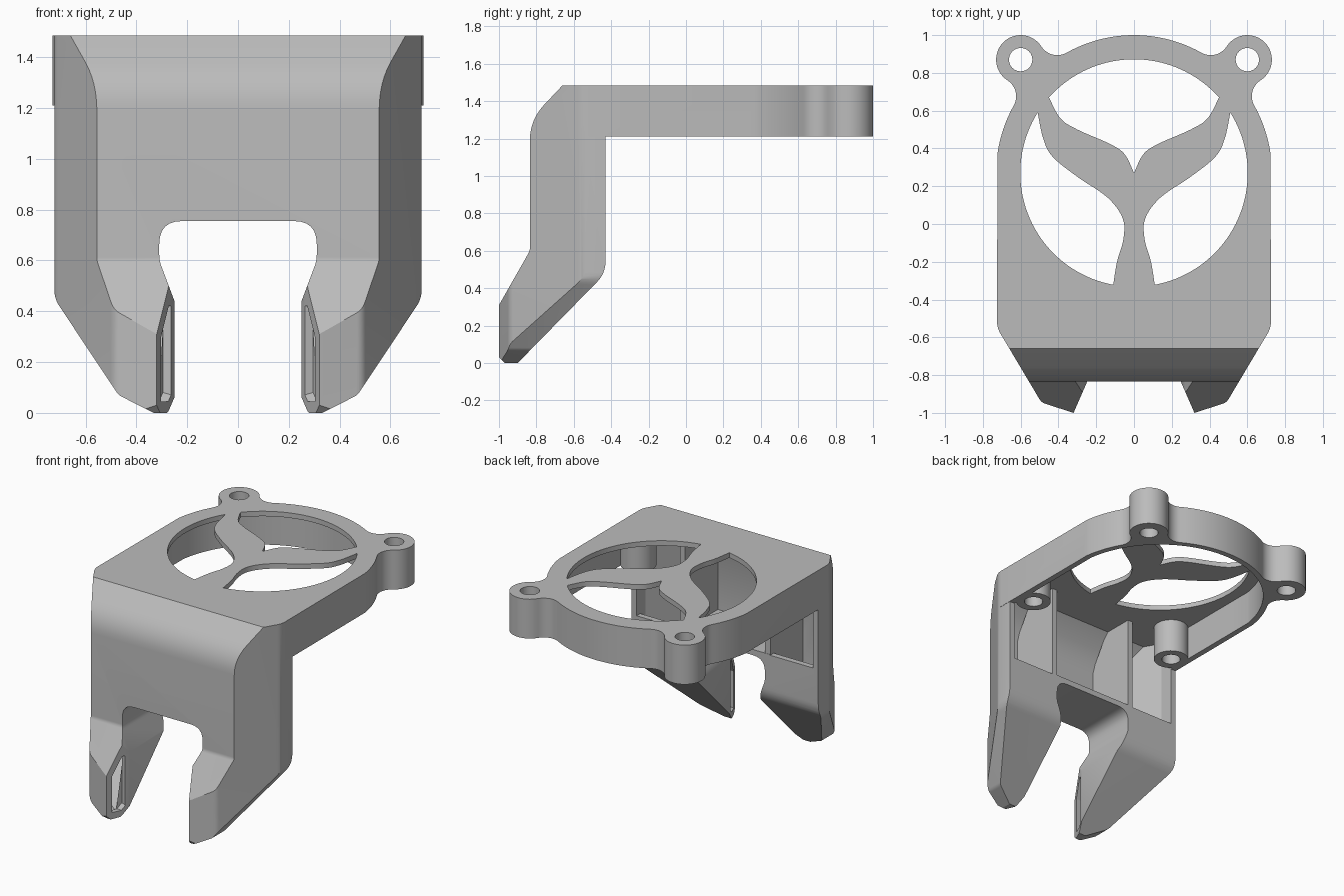
import bpy, bmesh, math
from mathutils import Vector

if "Cube" in bpy.data.objects:
    bpy.data.objects.remove(bpy.data.objects["Cube"])

grey = bpy.data.materials.new("plain_grey")
grey.use_nodes = True
grey.diffuse_color = (0.5, 0.5, 0.5, 1)
grey.node_tree.nodes["Principled BSDF"].inputs["Base Color"].default_value = (0.5, 0.5, 0.5, 1)


def arc(cx, cy, r, a0, a1, n=12):
    angles = [math.radians(a0 + (a1 - a0) * i / n) for i in range(n + 1)]
    return [(cx + r * math.cos(a), cy + r * math.sin(a)) for a in angles]


def rounded(corners, n=6):
    """Round each corner (u, v, radius) that has a radius."""
    out = []
    for i, c in enumerate(corners):
        p = Vector(c[:2])
        if len(c) < 3:
            out.append(tuple(p))
            continue
        a = (Vector(corners[i - 1][:2]) - p).normalized()
        b = (Vector(corners[(i + 1) % len(corners)][:2]) - p).normalized()
        t = c[2] / math.tan(a.angle(b) / 2)
        for k in range(n + 1):
            s = k / n
            out.append(tuple(p + a * t * (1 - s) ** 2 + b * t * s ** 2))
    return out


def spline(pts, n=6):
    """Smooth curve through the points."""
    q = [Vector(p) for p in [pts[0]] + pts + [pts[-1]]]
    out = []
    for a, b, c, d in zip(q, q[1:], q[2:], q[3:]):
        for k in range(n):
            t = k / n
            out.append(tuple(0.5 * (2 * b + (c - a) * t + (2 * a - 5 * b + 4 * c - d) * t * t
                                    + (3 * b - a - 3 * c + d) * t ** 3)))
    return out + [tuple(pts[-1])]


def flip(pts):
    return [(-x, y) for x, y in reversed(pts)]


def mirrored(half):
    """Close a half outline across x = 0."""
    return half + [p for p in flip(half) if abs(p[0]) > 1e-5]


def prism(name, pts, axis, lo, hi):
    place = {"x": lambda u, v, w: (w, u, v),
             "y": lambda u, v, w: (u, w, v),
             "z": lambda u, v, w: (u, v, w)}[axis]
    bm = bmesh.new()
    low = [bm.verts.new(place(u, v, lo)) for u, v in pts]
    high = [bm.verts.new(place(u, v, hi)) for u, v in pts]
    bm.faces.new(low)
    bm.faces.new(high)
    for i in range(len(pts)):
        bm.faces.new((low[i - 1], low[i], high[i], high[i - 1]))
    bmesh.ops.recalc_face_normals(bm, faces=bm.faces)
    mesh = bpy.data.meshes.new(name)
    bm.to_mesh(mesh)
    bm.free()
    mesh.materials.append(grey)
    ob = bpy.data.objects.new(name, mesh)
    bpy.context.collection.objects.link(ob)
    return ob


def combine(ob, other, operation):
    mod = ob.modifiers.new("cut", "BOOLEAN")
    mod.operation, mod.solver, mod.object = operation, "EXACT", other
    bpy.context.view_layer.objects.active = ob
    bpy.ops.object.modifier_apply(modifier=mod.name)
    bpy.data.objects.remove(other)
    return ob


def finish(ob):
    bpy.ops.object.select_all(action="DESELECT")
    ob.select_set(True)
    bpy.context.view_layer.objects.active = ob
    bpy.ops.object.shade_smooth_by_angle(angle=math.radians(25))


TOP, UNDER, FAN_Y, RING = 1.485, 1.21, 0.27, 0.73
EAR_X, EAR_Y, BOSS_Y = 0.6, 0.87, -0.33


# Plan outline: ring, blended screw ears, straight sides, tapered front
def blend(angle):
    a = math.radians(angle)
    return 0.83 * math.cos(a), FAN_Y + 0.83 * math.sin(a)


plan = (arc(0, FAN_Y, RING, 90, 60.7)
        + arc(*blend(60.7), 0.1, 240.7, 327.4)[1:]
        + arc(EAR_X, EAR_Y, 0.13, 147.4, -57.4, 28)[1:]
        + arc(*blend(29.3), 0.1, 122.6, 209.3)[1:]
        + arc(0, FAN_Y, RING, 29.3, 8)[1:]
        + rounded([(0.725, 0.2), (0.725, -0.55, 0.12), (0.49, -0.945, 0.06),
                   (0.32, -1.0), (0.25, -0.84), (0, -0.84)])[1:])
side = rounded([(1.1, TOP), (-0.66, TOP), (-0.835, 1.3, 0.28), (-0.835, 0.6, 0.05),
                (-1.0, 0.31), (-1.0, 0.03), (-0.97, 0), (-0.9, 0),
                (-0.43, 0.48, 0.16), (-0.43, UNDER), (1.1, UNDER)])
front = rounded([(0, 0.755), (0.31, 0.755, 0.09), (0.31, 0.6, 0.12), (0.25, 0.44),
                 (0.25, 0.04), (0.28, -0.001), (0.33, -0.001), (0.47, 0.07, 0.06),
                 (0.723, 0.45, 0.12), (0.723, UNDER), (0.9, UNDER), (0.9, 1.6), (0, 1.6)])

duct = prism("duct_shell", mirrored(plan), "z", -0.1, 1.6)
combine(duct, prism("side_cut", side, "x", -1, 1), "INTERSECT")
combine(duct, prism("front_cut", mirrored(front), "y", -1.5, 1.5), "INTERSECT")

# Hollow inside, open below the fan plate and behind the body
SHEET = 1.45
in_plan = (arc(0, FAN_Y, 0.69, 90, 8, 32)
           + [(0.683, 0.2), (0.683, -0.53), (0.46, -0.915), (0.34, -0.96),
              (0.29, -0.85), (0, -0.85)])
in_side = [(1.1, SHEET), (-0.64, SHEET), (-0.74, 1.35), (-0.795, 1.2), (-0.795, 0.59),
           (-0.96, 0.3), (-0.96, 0.04), (-0.9, 0.04), (-0.47, 0.5), (-0.47, 0.79),
           (-0.3, 0.79), (-0.3, 1.1), (1.1, 1.1)]
in_front = [(0, 0.795), (0.35, 0.795), (0.35, 0.6), (0.29, 0.44), (0.29, 0.04),
            (0.33, 0.04), (0.44, 0.1), (0.683, 0.47), (0.683, 1.6), (0, 1.6)]
hollow = prism("hollow", mirrored(in_plan), "z", -0.2, 1.7)
combine(hollow, prism("side_cut", in_side, "x", -1, 1), "INTERSECT")
combine(hollow, prism("front_cut", mirrored(in_front), "y", -1.6, 1.6), "INTERSECT")
combine(duct, hollow, "DIFFERENCE")

# Outlet slots in the two nozzle tips
slot = [(0.36, -0.955), (0.22, -1.015), (0.18, -0.895), (0.32, -0.855)]
for pts in (slot, flip(slot)):
    cut = prism("slot", pts, "z", 0.045, 0.42)
    combine(cut, prism("side_cut", in_side, "x", -1, 1), "INTERSECT")
    combine(duct, cut, "DIFFERENCE")

# Openings in the fan plate that leave the curved three-armed grille
OPEN = 0.602
back_edge = spline([(0.45, 0.67), (0.39, 0.56), (0.3, 0.5), (0.13, 0.425),
                    (0.05, 0.37), (0, 0.27)])
rear = arc(0, FAN_Y, OPEN, 90, 41.6, 20) + back_edge[1:]
side_edge = spline([(0.11, -0.322), (0.09, -0.2), (0.056, -0.08), (0.06, 0.03),
                    (0.14, 0.14), (0.3, 0.25), (0.43, 0.355), (0.48, 0.45), (0.51, 0.59)])
flank = side_edge + arc(0, FAN_Y, OPEN, 32.1, -79.5, 40)[1:-1]
for pts in (mirrored(rear), flank, flip(flank)):
    combine(duct, prism("opening", pts, "z", 1.4, 1.6), "DIFFERENCE")

# Screw holes through the ears
for s in (-1, 1):
    hole = arc(s * EAR_X, EAR_Y, 0.062, 0, 345, 23)
    combine(duct, prism("hole", hole, "z", 1, 1.7), "DIFFERENCE")
finish(duct)

# Blind screw bosses and the dividers between the air channels
for s, label in ((-1, "right"), (1, "left")):
    boss = prism(label + "_boss", arc(s * EAR_X, BOSS_Y, 0.115, 0, 348, 29), "z", UNDER, 1.46)
    hole = arc(s * EAR_X, BOSS_Y, 0.062, 0, 345, 23)
    finish(combine(boss, prism("hole", hole, "z", 1, 1.44), "DIFFERENCE"))
    wall = [(-0.432, 0.78), (-0.81, 0.78), (-0.81, 1.2), (-0.65, 1.46), (-0.432, 1.46)]
    prism(label + "_divider", wall, "x", *sorted((s * 0.31, s * 0.35)))
